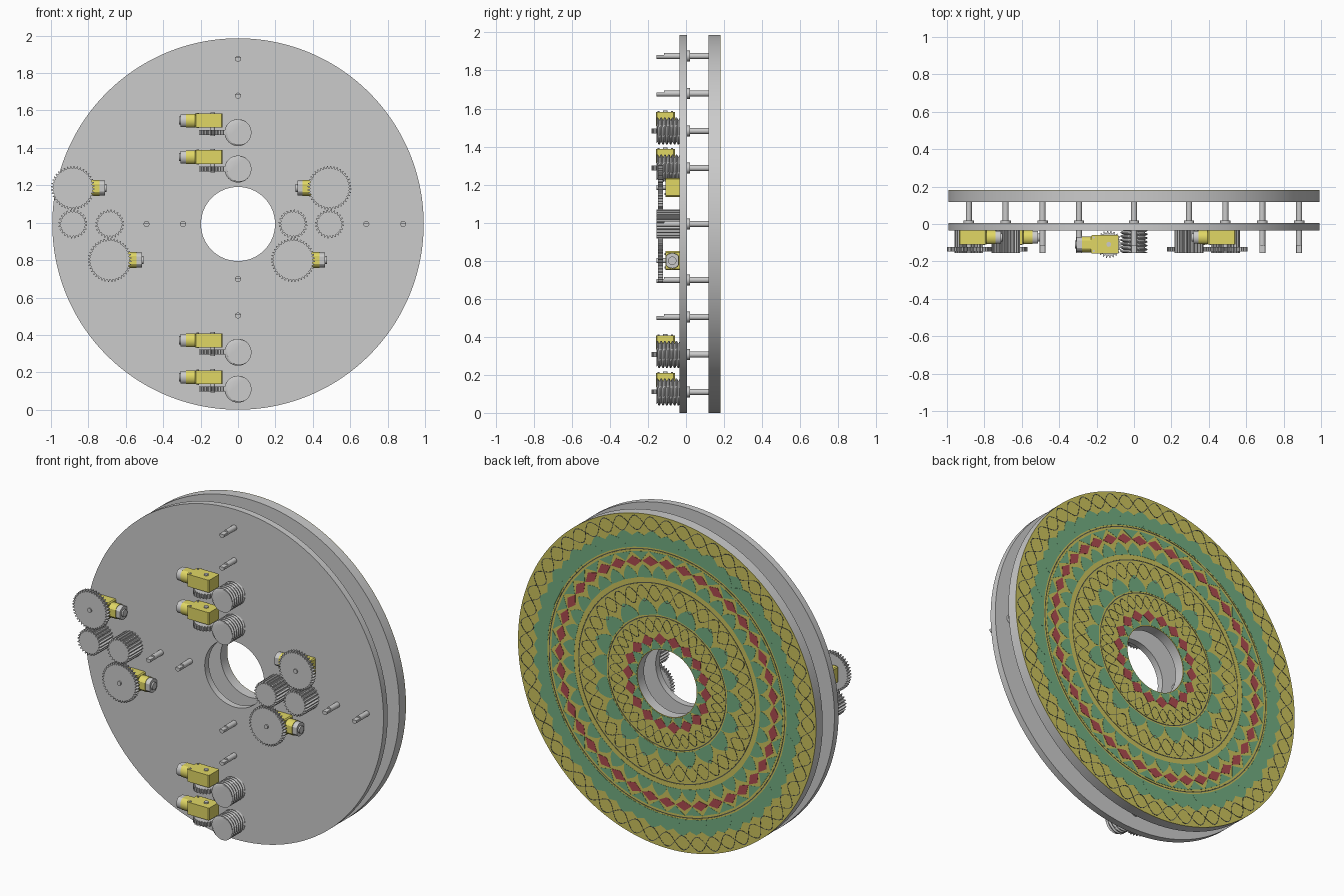
import bpy, bmesh
from math import sin, cos, pi, tau
from mathutils import Matrix

if "Cube" in bpy.data.objects:
    bpy.data.objects.remove(bpy.data.objects["Cube"])

R = 0.993                                   # disc radius and centre height
# local z points to the front (-y), local y points up
DISC = Matrix.Translation((0, 0, R)) @ Matrix.Rotation(pi / 2, 4, 'X')


def material(name, col):
    m = bpy.data.materials.new(name)
    m.diffuse_color = (*col, 1)
    m.use_nodes = True
    m.node_tree.nodes["Principled BSDF"].inputs["Base Color"].default_value = m.diffuse_color
    return m


YELLOW = material("motor_yellow", (0.75, 0.68, 0.13))
TILE_YELLOW = material("tile_yellow", (0.60, 0.54, 0.11))
TILE_GREEN = material("tile_green", (0.17, 0.42, 0.22))
TILE_RED = material("tile_red", (0.42, 0.07, 0.08))
LINE = material("line_dark", (0.10, 0.11, 0.08))


def loft(name, stacks, M=DISC, mat=None, wrap=False):
    """Skin each stack of equal-length loops; cap the ends unless wrapped."""
    bm = bmesh.new()
    for stack in stacks:
        rows = [[bm.verts.new(p) for p in loop] for loop in stack]
        n = len(rows[0])
        for a, b in zip(rows, rows[1:] + (rows[:1] if wrap else [])):
            for i in range(n):
                j = (i + 1) % n
                bm.faces.new((a[i], a[j], b[j], b[i]))
        if not wrap:
            bm.faces.new(rows[0][::-1])
            bm.faces.new(rows[-1])
    bmesh.ops.recalc_face_normals(bm, faces=bm.faces)
    me = bpy.data.meshes.new(name)
    bm.to_mesh(me)
    bm.free()
    me.shade_smooth()
    me.set_sharp_from_angle(angle=0.55)
    if mat:
        me.materials.append(mat)
    ob = bpy.data.objects.new(name, me)
    ob.matrix_world = M
    bpy.context.collection.objects.link(ob)
    return ob


def prism(name, outlines, z0, z1, M=DISC, mat=None):
    return loft(name, [[[(x, y, z) for x, y in o] for z in (z0, z1)] for o in outlines], M, mat)


def circle(r, n=24, cx=0, cy=0):
    return [(cx + r * cos(tau * i / n), cy + r * sin(tau * i / n)) for i in range(n)]


def rect(x0, x1, h, c=0.006):
    return [(x0 + c, -h), (x1 - c, -h), (x1, c - h), (x1, h - c),
            (x1 - c, h), (x0 + c, h), (x0, h - c), (x0, c - h)]


def ring(name, r0, r1, z0, z1, mat=None):
    loops = [[(x, y, z) for x, y in circle(r, 144)]
             for r, z in ((r0, z0), (r1, z0), (r1, z1), (r0, z1))]
    return loft(name, [loops], DISC, mat, wrap=True)


def gear(name, r, teeth, z0, z1, M):
    pts = []
    for k in range(teeth):
        for f, rr in ((0, r - .012), (.3, r - .012), (.5, r), (.75, r)):
            a = tau * (k + f) / teeth
            pts.append((rr * cos(a), rr * sin(a)))
    return prism(name, [pts], z0, z1, M)


def worm(name, M):
    n, rows, turns, z0, z1 = 32, 48, 6, 0.035, 0.156
    loops = []
    for k in range(rows + 1):
        t = k / rows
        loop = []
        for i in range(n):
            p = (t * turns + i / n) % 1
            r = .072 - .016 * max(0, 1 - abs(p - .5) / .35)
            a = tau * i / n
            loop.append((r * cos(a), r * sin(a), z0 + (z1 - z0) * t))
        loops.append(loop)
    return loft(name, [loops], M)


def motor(name, M, r, teeth):
    """Gear motor: output axis on local z, can pointing to -x."""
    prism(name + "_gearbox", [rect(-.095, .053, .05)], -.037, .037, M, YELLOW)
    along = M @ Matrix.Rotation(-pi / 2, 4, 'Y')          # local z -> -x
    can = [(max(-.036, min(.036, x)), y) for x, y in circle(.043)]
    prism(name + "_neck", [can], .09, .143, along, YELLOW)
    small = [(x * .93, y * .93) for x, y in can]
    prism(name + "_can", [small], .143, .172, along)
    prism(name + "_can_cap", [circle(.022, 20)], .172, .181, along)
    prism(name + "_shaft", [circle(.013, 16)], -.044, .083, M)
    prism(name + "_screws", [circle(.006, 10, -.08, s * .036) for s in (-1, 1)], -.041, .041, M)
    gear(name + "_gear", r, teeth, .05, .076, M)


# front mounting plate
ring("mounting_plate", 0.198, R, -0.006, 0.034)

# four rotating rings with yellow faces
edges = [0.198, 0.392, 0.588, 0.785, R]
for k in range(4):
    a = edges[k] + (.003 if k else 0)
    b = edges[k + 1] - (.003 if k < 3 else 0)
    ring(f"rotating_ring_{k+1}", a, b, -.178, -.117)
    ring(f"ring_face_{k+1}", a, b, -.1805, -.178, TILE_YELLOW)

# shafts with D-cut tips and bearings, in four directions
RADII = [0.294, 0.489, 0.686, 0.883]
spots = [(r * c, r * s) for c, s in ((1, 0), (-1, 0), (0, 1), (0, -1)) for r in RADII]
for x, y in spots:
    T = DISC @ Matrix.Translation((x, y, 0))
    prism("drive_shaft", [circle(.016)], -.117, .115, T)
    prism("drive_shaft_tip", [[(p, min(q, .006)) for p, q in circle(.016)]], .115, .155, T)
    prism("shaft_bearing", [circle(.028)], -.02, -.004, T)

# worm drives on the vertical axis
for i, z in enumerate((RADII[1], RADII[0], -RADII[2], -RADII[3])):
    worm(f"worm_{i+1}", DISC @ Matrix.Translation((0, z, 0)))
    M = Matrix.Translation((-.135, -.109, R + z + .064)) @ Matrix.Rotation(pi, 4, 'X')
    motor(f"worm_motor_{i+1}", M, .073, 24)

# spur drives on the horizontal axis: x, big gear side, motor turned round
for i, (x, side, turn) in enumerate(((-RADII[3], 1, 1), (-RADII[2], -1, 1),
                                     (RADII[0], -1, 1), (RADII[1], 1, 0))):
    gear(f"pinion_{i+1}", .077, 24, .035, .156, DISC @ Matrix.Translation((x, 0, 0)))
    M = DISC @ Matrix.Translation((x, side * .193, .072)) @ Matrix.Rotation(pi * turn, 4, 'Z')
    motor(f"spur_motor_{i+1}", M, .117, 40)


# mandala pattern on the back
def polar(pts, a0):
    return [(r * cos(a0 + a), r * sin(a0 + a)) for r, a in pts]


def petals(name, n, r0, r1, mat, phase=0, top=-.1815, power=2):
    w, steps = pi / n * .97, 6
    half = [(r0 + (r1 - r0) * t / steps, w * (1 - (t / steps) ** power)) for t in range(steps)]
    shape = [(r, -a) for r, a in half] + [(r1, 0)] + half[::-1]
    prism(name, [polar(shape, tau * (k + phase) / n) for k in range(n)], top, -.179, DISC, mat)


def diamonds(name, n, r0, r1):
    m, w = (r0 + r1) / 2, pi / n * .95
    shape = [(r0, 0), (m, w), (r1, 0), (m, -w)]
    prism(name, [polar(shape, tau * k / n) for k in range(n)], -.182, -.179, DISC, TILE_RED)


def waves(name, n, r0, r1, w=.0025):
    quads, steps = [], n * 12
    for s in (1, -1):
        f = lambda k: ((r0 + r1) / 2 + s * (r1 - r0) / 2 * cos(n * tau * k / steps), tau * k / steps)
        for k in range(steps):
            (ra, a), (rb, b) = f(k), f(k + 1)
            quads.append(polar([(ra - w, a), (ra + w, a), (rb + w, b), (rb - w, b)], 0))
    prism(name, quads, -.1818, -.179, DISC, LINE)


petals("inner_green_tiles", 18, .205, .265, TILE_GREEN, .5, power=1)
diamonds("inner_red_tiles", 18, .225, .295)
waves("inner_wave_lines", 18, .30, .38)
petals("second_green_petals", 20, .405, .50, TILE_GREEN)
waves("second_wave_lines", 20, .48, .575)
petals("third_green_petals", 40, .62, .695, TILE_GREEN, .5)
diamonds("third_red_tiles", 40, .685, .745)
petals("third_green_border", 40, .772, .72, TILE_GREEN, .5, power=1)
petals("outer_green_petals_back", 28, .80, .90, TILE_GREEN, .5, -.1811)
petals("outer_green_petals", 28, .80, .885, TILE_GREEN)
waves("outer_wave_lines", 28, .895, .98)
for k, r in enumerate(edges[1:4]):
    ring(f"ring_gap_line_{k+1}", r - .003, r + .003, -.179, -.175, LINE).data.materials[0] = LINE
